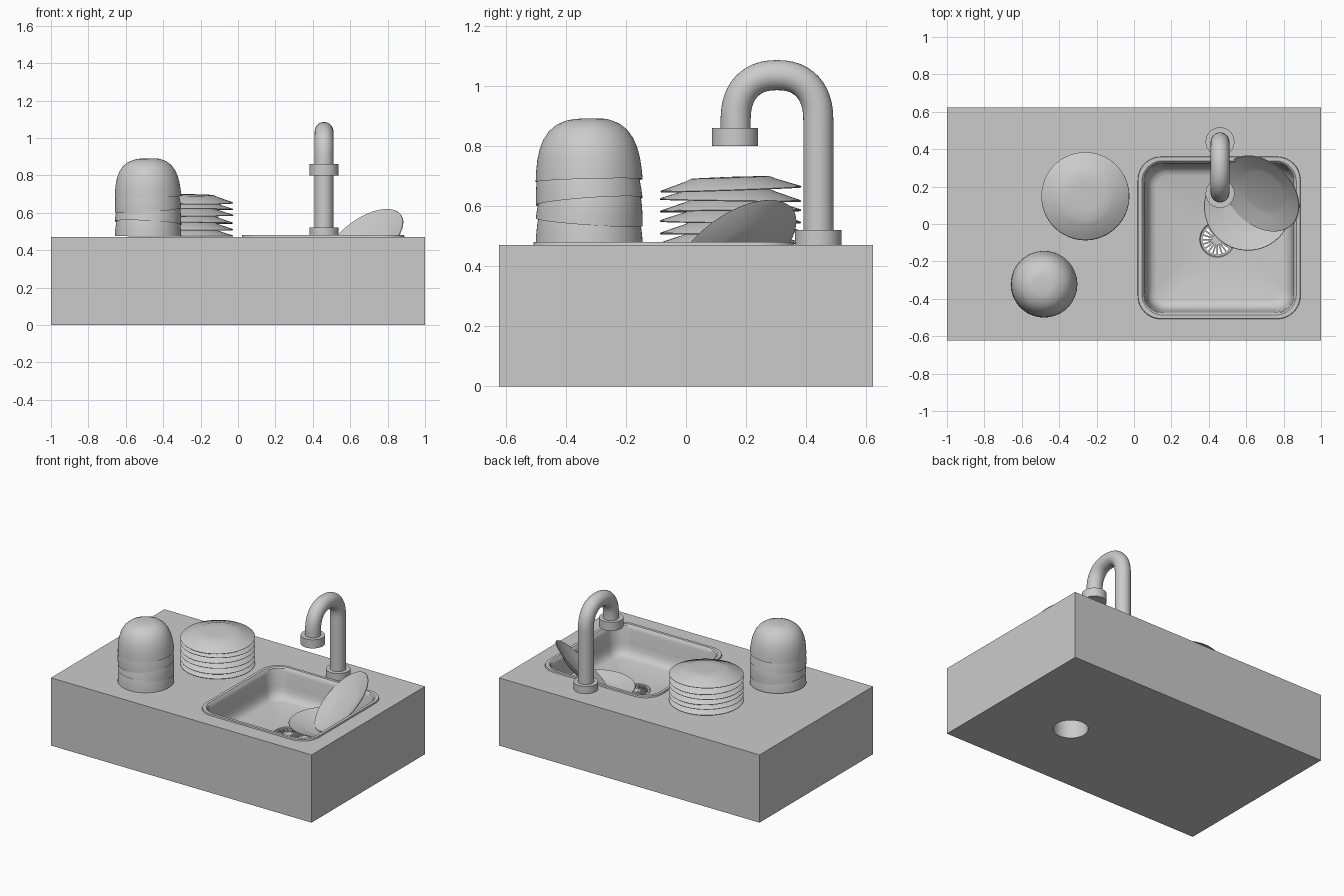
import bpy, bmesh, math
from mathutils import Vector, Matrix

if "Cube" in bpy.data.objects:
    bpy.data.objects.remove(bpy.data.objects["Cube"])

mat = bpy.data.materials.new("light_grey")
mat.diffuse_color = (0.6, 0.6, 0.6, 1)
mat.use_nodes = True
mat.node_tree.nodes["Principled BSDF"].inputs["Base Color"].default_value = mat.diffuse_color


def finish(bm, name, angle=35):
    bmesh.ops.remove_doubles(bm, verts=bm.verts, dist=1e-5)
    bmesh.ops.recalc_face_normals(bm, faces=bm.faces)
    me = bpy.data.meshes.new(name)
    bm.to_mesh(me)
    bm.free()
    me.materials.append(mat)
    ob = bpy.data.objects.new(name, me)
    bpy.context.collection.objects.link(ob)
    bpy.ops.object.select_all(action='DESELECT')
    ob.select_set(True)
    bpy.context.view_layer.objects.active = ob
    bpy.ops.object.shade_smooth_by_angle(angle=math.radians(angle))
    return ob


def loft(bm, rings, caps=False):
    """Skin a list of equally long point rings."""
    vs = [[bm.verts.new(p) for p in r] for r in rings]
    n = len(vs[0])
    for a, b in zip(vs, vs[1:]):
        for i in range(n):
            j = (i + 1) % n
            bm.faces.new((a[i], a[j], b[j], b[i]))
    if caps:
        bm.faces.new(vs[0])
        bm.faces.new(vs[-1])


CORNER = 13


def rounded_rect(x0, x1, y0, y1, r, z):
    pts = []
    for k, (cx, cy) in enumerate([(x1 - r, y1 - r), (x0 + r, y1 - r), (x0 + r, y0 + r), (x1 - r, y0 + r)]):
        for i in range(CORNER):
            t = math.pi / 2 * (k + i / (CORNER - 1))
            pts.append((cx + r * math.cos(t), cy + r * math.sin(t), z))
    return pts


def circle(cx, cy, r, z):
    return rounded_rect(cx - r, cx + r, cy - r, cy + r, r, z)


def lathe(name, profile, matrix, seg=64, angle=35):
    bm = bmesh.new()
    loft(bm, [[(r * math.cos(2 * math.pi * i / seg), r * math.sin(2 * math.pi * i / seg), z)
               for i in range(seg)] for r, z in profile])
    bmesh.ops.dissolve_degenerate(bm, dist=1e-6, edges=bm.edges)
    bm.transform(matrix)
    return finish(bm, name, angle)


def place(x, y, z, tx=0, ty=0, flip=False):
    m = Matrix.Translation((x, y, z)) @ Matrix.Rotation(math.radians(tx), 4, 'X') \
        @ Matrix.Rotation(math.radians(ty), 4, 'Y')
    return m @ Matrix.Rotation(math.pi, 4, 'X') if flip else m


TOP = 0.47
DX, DY = 0.446, -0.083          # drain centre


def sink_loop(d, z):
    return rounded_rect(0.02 + d, 0.89 - d, -0.508 + d, 0.36 - d, 0.125 - 0.6 * d, z)


# Counter block with basin opening on top and drain hole below
bm = bmesh.new()
loft(bm, [circle(DX, DY, 0.11, 0),
          rounded_rect(-1, 1, -0.622, 0.622, 0, 0),
          rounded_rect(-1, 1, -0.622, 0.622, 0, TOP),
          sink_loop(0, TOP)])
finish(bm, "counter")

# Sink basin with raised rim, rounded floor and drain shaft
bm = bmesh.new()
loft(bm, [sink_loop(d, z) for d, z in [
    (0, TOP), (0.002, 0.48), (0.022, 0.48), (0.03, 0.473), (0.036, 0.45), (0.044, 0.36),
    (0.050, 0.325), (0.060, 0.30), (0.077, 0.283), (0.10, 0.275)]]
    + [circle(DX, DY, r, z) for r, z in [(0.095, 0.266), (0.088, 0.255), (0.088, 0.235),
                                         (0.11, 0.235), (0.11, 0)]])
finish(bm, "sink_basin")

# Drain grate: hub, ring and radial bars
bm = bmesh.new()
loft(bm, [circle(DX, DY, r, z) for r, z in [(0.08, 0.25), (0.08, 0.262), (0.09, 0.262), (0.09, 0.25), (0.08, 0.25)]])
loft(bm, [circle(DX, DY, 0.024, 0.25), circle(DX, DY, 0.024, 0.262)], caps=True)
for k in range(20):
    bmesh.ops.create_cube(bm, size=1, matrix=Matrix.Translation((DX, DY, 0.256))
                          @ Matrix.Rotation(2 * math.pi * k / 20, 4, 'Z')
                          @ Matrix.Translation((0.052, 0, 0)) @ Matrix.Diagonal((0.06, 0.008, 0.01, 1)))
finish(bm, "drain_grate")

# Faucet pipe swept along a hook
path = [(0.44, 0.48), (0.44, 0.87)]
for i in range(25):
    t = math.pi * i / 24
    c, s = math.cos(t), max(math.sin(t), 0)
    path.append((0.3025 + 0.1375 * math.copysign(abs(c) ** 0.86, c), 0.885 + 0.15 * s ** 0.86))
path += [(0.165, 0.87), (0.165, 0.84)]
rings = []
for i, (y, z) in enumerate(path):
    a, b = path[max(i - 1, 0)], path[min(i + 1, len(path) - 1)]
    t = Vector((0, b[0] - a[0], b[1] - a[1])).normalized()
    n = t.cross(Vector((1, 0, 0)))
    rings.append([Vector((0.46, y, z)) + 0.05 * (Vector((1, 0, 0)) * math.cos(q) + n * math.sin(q))
                  for q in [2 * math.pi * k / 32 for k in range(32)]])
bm = bmesh.new()
loft(bm, rings, caps=True)
finish(bm, "faucet_pipe")

# Faucet base and spout collar
for name, y, z0, z1 in [("faucet_base", 0.44, 0.47, 0.52), ("faucet_spout", 0.163, 0.80, 0.86)]:
    lathe(name, [(0, z0), (0.077, z0), (0.077, z1), (0, z1)], Matrix.Translation((0.46, y, 0)), 48)

# Plates
PLATE = [(0, 0.012), (0.12, 0.012), (0.145, 0.017), (0.233, 0.042), (0.235, 0.039),
         (0.232, 0.036), (0.15, 0.009), (0.13, 0), (0.07, -0.001), (0, -0.002)]
tilts = [(0, 0), (0.8, 0.5), (-0.6, 0.8), (0.5, -0.7), (-0.8, 0.4), (2.0, 0.6)]
for k, (tx, ty) in enumerate(tilts):
    lathe(f"stacked_plate_{k + 1}", PLATE, place(-0.26, 0.148, 0.515 + 0.036 * k, tx, ty, True))
lathe("sink_plate_flat", PLATE, place(0.61, 0.093, 0.278, 0, -1))
n = Vector((-0.5, -0.5, 0.707)).normalized()
lean = Matrix.Translation(Vector((0.68, 0.163, 0.454)) - n * 0.04) @ n.to_track_quat('Z', 'Y').to_matrix().to_4x4()
lathe("sink_plate_leaning", PLATE, lean)

# Stacked upside-down bowls, each a little tilted
BOWL = [(0.170, 0.002), (0.178, 0), (0.176, 0.03), (0.171, 0.07), (0.163, 0.105), (0.150, 0.138), (0.130, 0.167),
        (0.104, 0.188), (0.072, 0.201), (0.05, 0.205), (0, 0.206)]
INNER = [(0, 0.192), (0.07, 0.188), (0.12, 0.16), (0.15, 0.115), (0.162, 0.06), (0.170, 0.002)]
for k, (tx, ty) in enumerate([(1, 0.5), (-4, 3), (4, -4), (1.5, -2)]):
    lathe(f"bowl_{k + 1}", INNER + BOWL[1:], place(-0.481, -0.322, 0.476 + 0.0695 * k, tx, ty))
